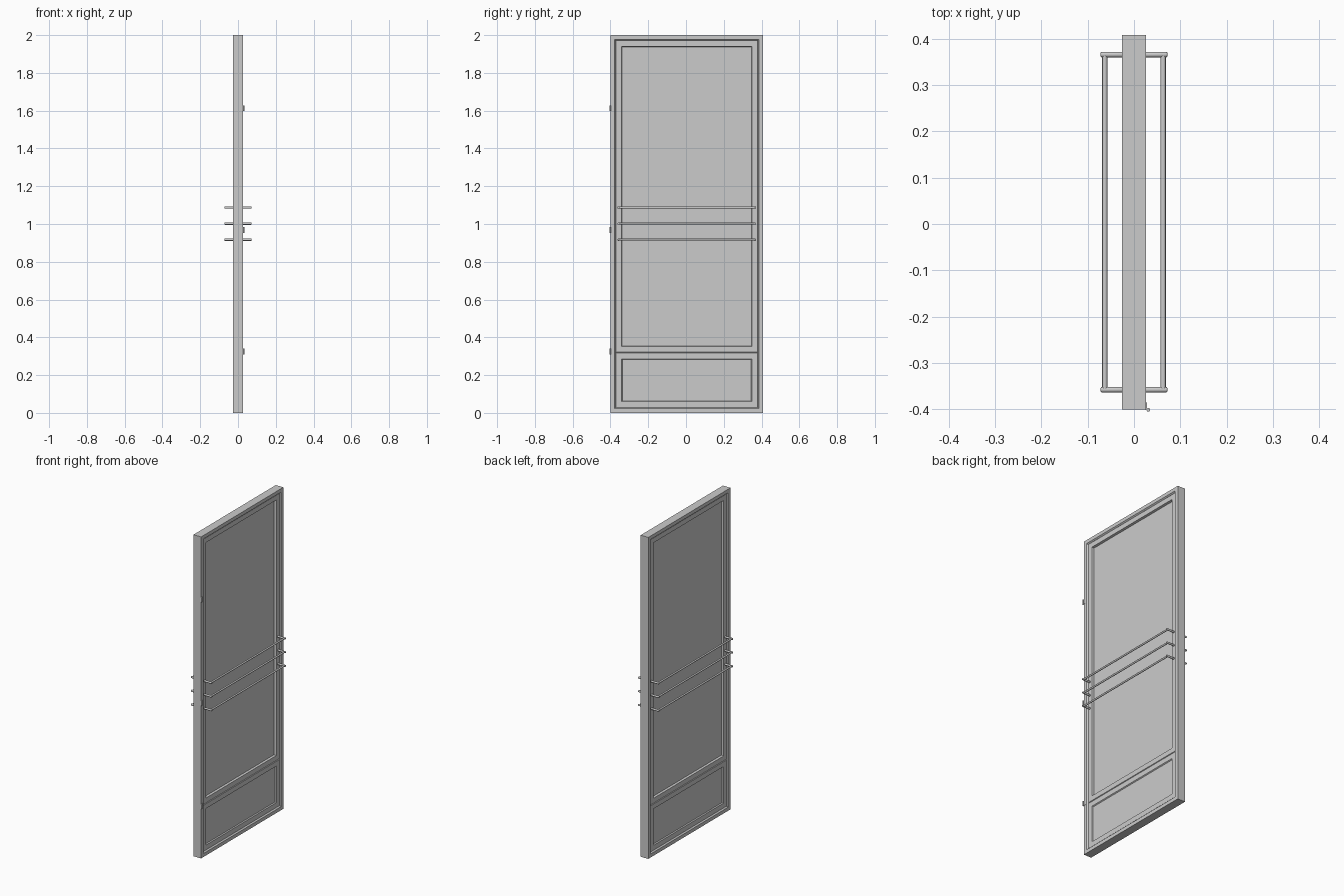
import bpy, bmesh, math
from mathutils import Matrix

if "Cube" in bpy.data.objects:
    bpy.data.objects.remove(bpy.data.objects["Cube"])

Y0, Y1, H = -0.400, 0.408, 2.0      # door edges
CY = (Y0 + Y1) / 2


def finish(bm, name):
    bmesh.ops.recalc_face_normals(bm, faces=bm.faces)
    me = bpy.data.meshes.new(name)
    bm.to_mesh(me)
    bm.free()
    ob = bpy.data.objects.new(name, me)
    bpy.context.scene.collection.objects.link(ob)
    return ob


def mitred_frame(name, y0, y1, z0, z1, half):
    """Sweep a (inset, x) half profile, mirrored in x, round a rectangle."""
    prof = half + [(i, -x) for i, x in reversed(half)]
    bm = bmesh.new()
    rings = []
    for i, x in prof:
        rings.append([bm.verts.new((x, y, z)) for y, z in
                      ((y0 + i, z0 + i), (y1 - i, z0 + i), (y1 - i, z1 - i), (y0 + i, z1 - i))])
    for a, b in zip(rings, rings[1:] + rings[:1]):
        for k in range(4):
            n = (k + 1) % 4
            bm.faces.new((a[k], a[n], b[n], b[k]))
    return finish(bm, name)


def box(name, x0, x1, y0, y1, z0, z1):
    bm = bmesh.new()
    bmesh.ops.create_cube(bm, size=1)
    for v in bm.verts:
        v.co = ((x0 + x1) / 2 + v.co.x * (x1 - x0),
                (y0 + y1) / 2 + v.co.y * (y1 - y0),
                (z0 + z1) / 2 + v.co.z * (z1 - z0))
    return finish(bm, name)


def rod(name, axis, centre, radius, length, bevel=0.0):
    bm = bmesh.new()
    bmesh.ops.create_cone(bm, cap_ends=True, segments=20, radius1=radius, radius2=radius, depth=length)
    if bevel:
        rims = [e for e in bm.edges if abs(e.verts[0].co.z - e.verts[1].co.z) < 1e-6]
        bmesh.ops.bevel(bm, geom=rims, offset=bevel, segments=3, profile=0.5, affect='EDGES')
    turn = {'X': Matrix.Rotation(math.pi / 2, 4, 'Y'),
            'Y': Matrix.Rotation(math.pi / 2, 4, 'X'),
            'Z': Matrix.Identity(4)}[axis]
    bm.transform(Matrix.Translation(centre) @ turn)
    ob = finish(bm, name)
    for o in bpy.context.selected_objects:
        o.select_set(False)
    ob.select_set(True)
    bpy.context.view_layer.objects.active = ob
    bpy.ops.object.shade_smooth_by_angle(angle=math.radians(40))
    return ob


# Outer frame with a sloping inner lip
mitred_frame("outer_frame", Y0, Y1, 0, H,
             [(0.028, 0.018), (0.022, 0.026), (0.0, 0.026)])

# Upper and lower sashes, meeting in a fine groove at the middle rail
IN, SEAM = 0.026, 0.319
sash = [(0.036, 0.008), (0.033, 0.019), (0.003, 0.019), (0.0, 0.015)]
mitred_frame("upper_sash", Y0 + IN, Y1 - IN, SEAM, H - IN, sash)
mitred_frame("lower_sash", Y0 + IN, Y1 - IN, IN, SEAM,
             [(0.038, 0.012)] + sash[1:])

# Infill: thin glass above, thicker solid panel below
box("glass_pane", -0.006, 0.006, Y0 + 0.05, Y1 - 0.05, SEAM + 0.025, H - 0.05)
box("kick_panel", -0.013, 0.013, Y0 + 0.05, Y1 - 0.05, 0.05, SEAM - 0.025)

# Three push bars on each face, held by posts through the door edges
for n, z in enumerate((0.917, 1.002, 1.087), 1):
    for side in (-1, 1):
        rod(f"push_bar_{n}", 'Y', (side * 0.063, CY, z), 0.0055, 0.72)
        for end in (-1, 1):
            rod(f"bar_post_{n}", 'X', (side * 0.0435, CY + end * 0.3615, z),
                0.006, 0.057, 0.003)

# Hinges on the left edge: knuckle and short leaf
for n, z in enumerate((0.325, 0.968, 1.612), 1):
    rod(f"hinge_knuckle_{n}", 'Z', (0.031, -0.401, z), 0.004, 0.03)
    box(f"hinge_leaf_{n}", 0.025, 0.0285, -0.401, -0.385, z - 0.013, z + 0.013)
